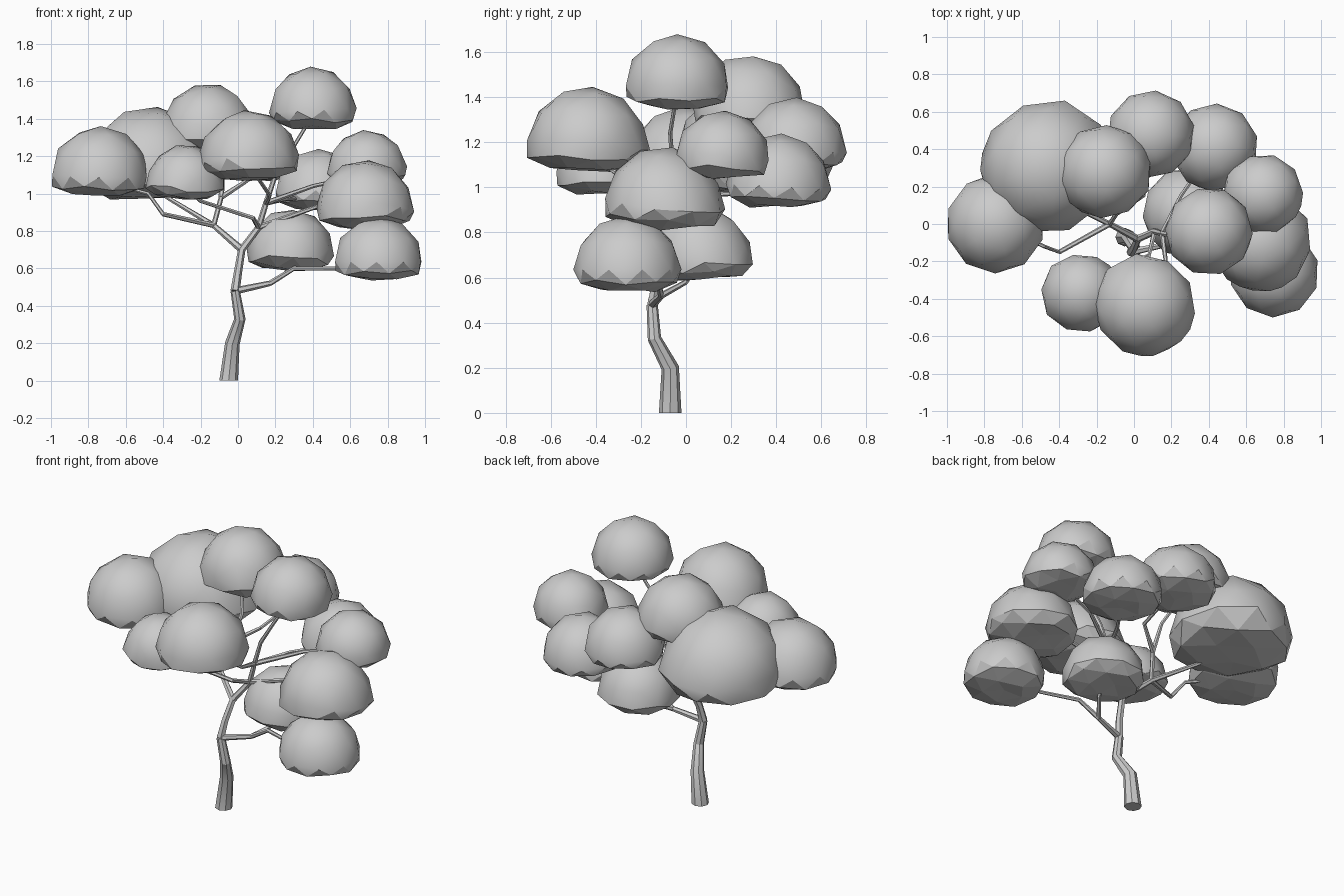
import bpy, bmesh, math, random
from mathutils import Vector, Matrix

random.seed(4)
cube = bpy.data.objects.get("Cube")
if cube:
    bpy.data.objects.remove(cube, do_unlink=True)

GREY = (0.6, 0.6, 0.6, 1)
grey = bpy.data.materials.new("plain grey")
grey.diffuse_color = GREY
grey.use_nodes = True
grey.node_tree.nodes["Principled BSDF"].inputs["Base Color"].default_value = GREY


def finish(name, bm):
    """Turn a bmesh into a named object with the shared material."""
    bmesh.ops.recalc_face_normals(bm, faces=bm.faces)
    mesh = bpy.data.meshes.new(name)
    bm.to_mesh(mesh)
    bm.free()
    mesh.materials.append(grey)
    obj = bpy.data.objects.new(name, mesh)
    bpy.context.collection.objects.link(obj)
    return obj


def limb(name, path, start, end, sides=6):
    """Tapering tube that follows the path, closed at both ends."""
    bm = bmesh.new()
    points = [Vector(p) for p in path]
    last = len(points) - 1
    rings = []
    for i, p in enumerate(points):
        along = points[min(i + 1, last)] - points[max(i - 1, 0)]
        if name == "trunk" and i == 0:
            along = Vector((0, 0, 1))
        # Slightly faster taper near the root of the limb
        radius = end + (start - end) * (1 - i / last) ** 1.4
        turn = Vector((0, 0, 1)).rotation_difference(along.normalized())
        ring = []
        for k in range(sides):
            a = math.tau * k / sides
            offset = turn @ Vector((math.cos(a), math.sin(a), 0))
            ring.append(bm.verts.new(p + offset * radius))
        rings.append(ring)
    for low, high in zip(rings, rings[1:]):
        for k in range(sides):
            n = (k + 1) % sides
            bm.faces.new((low[k], low[n], high[n], high[k]))
    bm.faces.new(rings[0])
    bm.faces.new(rings[-1])
    return finish(name, bm)


def leaf_clump(name, x, y, bottom, radius):
    """Low-poly dome: smooth on top, flattened and faceted underneath."""
    bm = bmesh.new()
    bmesh.ops.create_icosphere(bm, subdivisions=2, radius=1)
    spin = Matrix.Rotation(random.uniform(0, math.tau), 3, "Z")
    tilt = Matrix.Rotation(random.uniform(-0.3, 0.3), 3, "X")
    bmesh.ops.transform(bm, matrix=(spin @ tilt).to_4x4(), verts=bm.verts)
    for v in bm.verts:
        if v.co.z < -0.1:
            wide = 1.06 if v.co.z > -0.7 else 1
            v.co.x *= wide
            v.co.y *= wide
            v.co.z = -0.4 * min(1, -v.co.z * 1.35) + random.uniform(-0.02, 0.07)
        v.co *= radius
    lift = Vector((x, y, bottom + 0.4 * radius))
    bmesh.ops.translate(bm, vec=lift, verts=bm.verts)
    bm.normal_update()
    for f in bm.faces:
        f.smooth = f.normal.z > -0.35
    for e in bm.edges:
        e.smooth = all(f.smooth for f in e.link_faces)
    return finish(name, bm)


# Leaf clumps: x, y, underside height, radius
clumps = {
    "left_front": (-0.28, -0.37, 0.97, 0.21),
    "centre_front": (0.06, -0.44, 1.07, 0.27),
    "far_right": (-0.74, 0, 0.99, 0.265),
    "large_back": (-0.47, 0.3, 0.97, 0.355),
    "upper_back": (-0.16, 0.28, 1.24, 0.25),
    "rear": (0.09, 0.48, 1.07, 0.235),
    "crown": (0.4, -0.04, 1.35, 0.235),
    "back_left": (0.43, 0.41, 0.91, 0.235),
    "side_upper": (0.69, 0.16, 1.04, 0.215),
    "side_middle": (0.68, -0.1, 0.81, 0.265),
    "side_low": (0.75, -0.26, 0.54, 0.24),
    "inner_low": (0.28, 0.06, 0.59, 0.235),
}
tips = {}
for key, (x, y, bottom, radius) in clumps.items():
    leaf_clump(key + "_leaves", x, y, bottom, radius)
    tips[key] = (x, y, bottom + 0.3 * radius)

# Forks shared by several limbs
low_fork = (-0.015, -0.15, 0.48)
mid_fork = (0.02, -0.08, 0.7)
low_split = (0.17, -0.11, 0.52)
left_split = (-0.13, 0, 0.83)
right_split = (0.11, -0.04, 0.82)
high_split = (0.15, -0.05, 0.95)
back_split = (-0.09, 0.06, 0.98)

limbs = [
    limb("trunk", [(-0.05, -0.07, 0), (-0.03, -0.07, 0.2), (0.01, -0.14, 0.33),
                   low_fork], 0.05, 0.025, 8),
    limb("upper_trunk", [low_fork, (0, -0.13, 0.58), mid_fork], 0.025, 0.02),
    limb("low_bough", [low_fork, low_split], 0.02, 0.015),
    limb("left_bough", [mid_fork, left_split], 0.02, 0.015),
    limb("right_bough", [mid_fork, right_split], 0.02, 0.017),
    limb("high_bough", [right_split, high_split], 0.017, 0.015),
    limb("back_bough", [left_split, back_split], 0.014, 0.013),
]

# Thin branches: start fork, bends, clump reached
branches = [
    (low_split, [(0.3, -0.13, 0.6), (0.52, -0.2, 0.6)], "side_low"),
    (low_split, [(0.26, 0, 0.58)], "inner_low"),
    (left_split, [(-0.4, -0.15, 0.89), (-0.48, -0.12, 1)], "far_right"),
    (left_split, [(-0.38, 0.12, 0.98)], "large_back"),
    (back_split, [(-0.08, 0.15, 1.12)], "upper_back"),
    (back_split, [(0.05, 0.15, 1.07)], "rear"),
    (right_split, [(0.08, -0.17, 0.87), (-0.2, -0.28, 0.96)], "left_front"),
    (right_split, [(0.42, -0.08, 0.93)], "side_middle"),
    (high_split, [(0.17, -0.2, 0.99)], "centre_front"),
    (high_split, [(0.2, -0.06, 1.1), (0.29, -0.07, 1.24)], "crown"),
    (high_split, [(0.4, 0.09, 1.04)], "side_upper"),
    (high_split, [(0.25, 0.15, 0.97)], "back_left"),
]
for fork, bends, key in branches:
    limbs.append(limb(key + "_branch", [fork, *bends, tips[key]], 0.015, 0.009))

# Smooth bark with crisp ridges
bpy.ops.object.select_all(action="DESELECT")
for obj in limbs:
    obj.select_set(True)
bpy.context.view_layer.objects.active = limbs[0]
bpy.ops.object.shade_smooth_by_angle(angle=math.radians(30))
